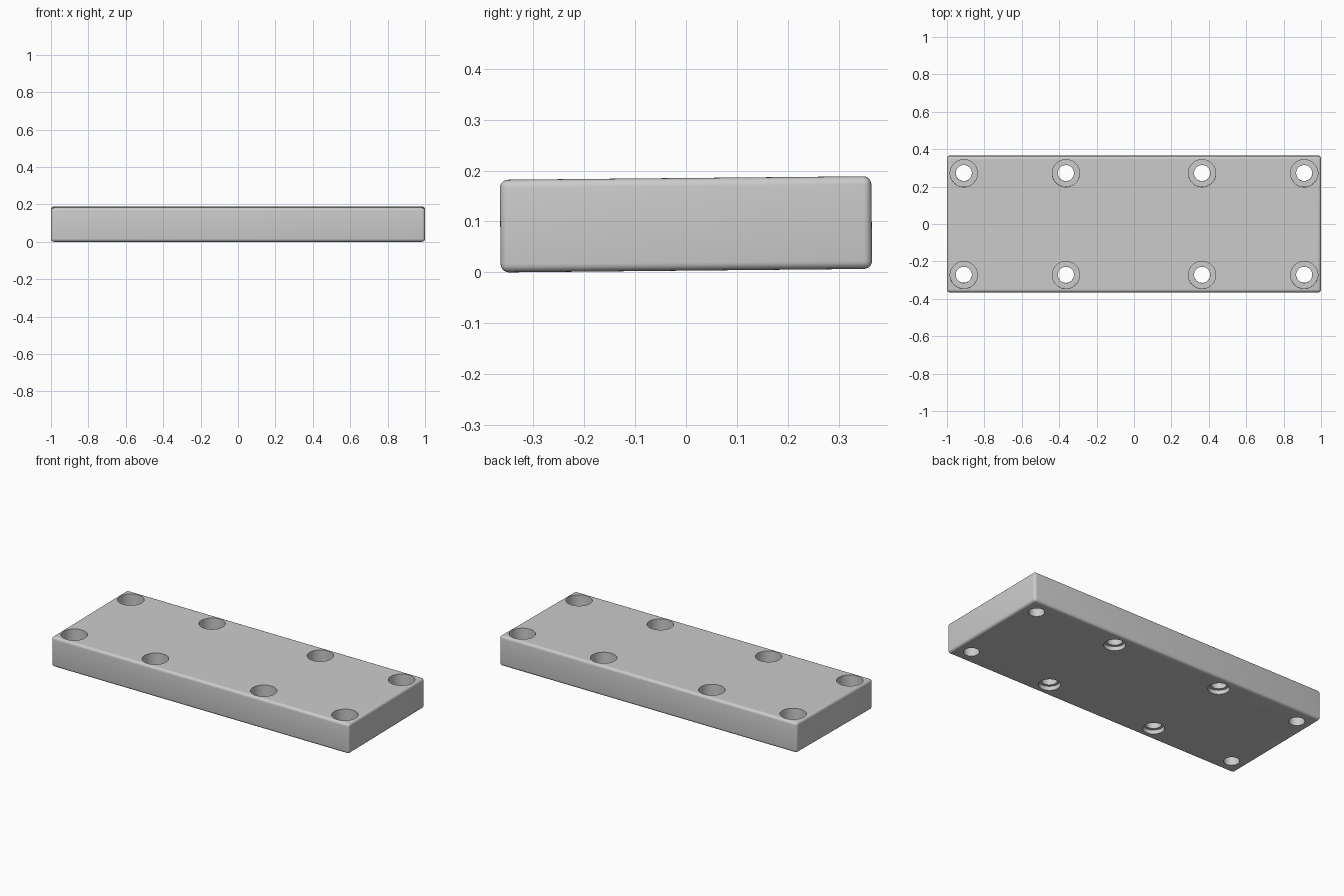
import bpy, math

if "Cube" in bpy.data.objects:
    bpy.data.objects.remove(bpy.data.objects["Cube"])

L, W, T = 2.0, 0.73, 0.182      # plate size
TILT = math.radians(0.55)       # slight lean: the back edge sits higher


def apply_all(obj):
    bpy.ops.object.select_all(action='DESELECT')
    obj.select_set(True)
    bpy.context.view_layer.objects.active = obj
    for m in list(obj.modifiers):
        bpy.ops.object.modifier_apply(modifier=m.name)


def cut(obj, x, y, z0, z1, radius):
    bpy.ops.mesh.primitive_cylinder_add(vertices=48, radius=radius, depth=z1 - z0,
                                        location=(x, y, (z0 + z1) / 2))
    cutter = bpy.context.object
    cutter.name = "hole_cutter"
    cutter.hide_render = True
    mod = obj.modifiers.new("hole", 'BOOLEAN')
    mod.operation = 'DIFFERENCE'
    mod.solver = 'EXACT'
    mod.object = cutter
    return cutter


# rounded plate
bpy.ops.mesh.primitive_cube_add(size=1, location=(0, 0, T / 2))
plate = bpy.context.object
plate.name = "mounting_plate"
plate.scale = (L, W, T)
bpy.ops.object.transform_apply(location=True, rotation=False, scale=True)
bevel = plate.modifiers.new("rounding", 'BEVEL')
bevel.width = 0.016
bevel.segments = 5

# counterbored screw holes; the inner four are also relieved underneath
cutters = []
for x in (-0.91, -0.364, 0.364, 0.91):
    for y in (-0.272, 0.272):
        cutters.append(cut(plate, x, y, -0.05, T + 0.05, 0.043))
        cutters.append(cut(plate, x, y, T - 0.1, T + 0.06, 0.073))
        if abs(x) < 0.5:
            cutters.append(cut(plate, x, y, -0.06, 0.025, 0.059))
apply_all(plate)
for c in cutters:
    bpy.data.objects.remove(c, do_unlink=True)

# lean the plate and rest its lowest edge on the ground
plate.rotation_euler = (TILT, 0, 0)
bpy.ops.object.transform_apply(location=False, rotation=True, scale=False)
low = min(v.co.z for v in plate.data.vertices)
mid = (min(v.co.y for v in plate.data.vertices) + max(v.co.y for v in plate.data.vertices)) / 2
for v in plate.data.vertices:
    v.co.z -= low
    v.co.y -= mid
bpy.ops.object.shade_smooth_by_angle(angle=math.radians(30))
